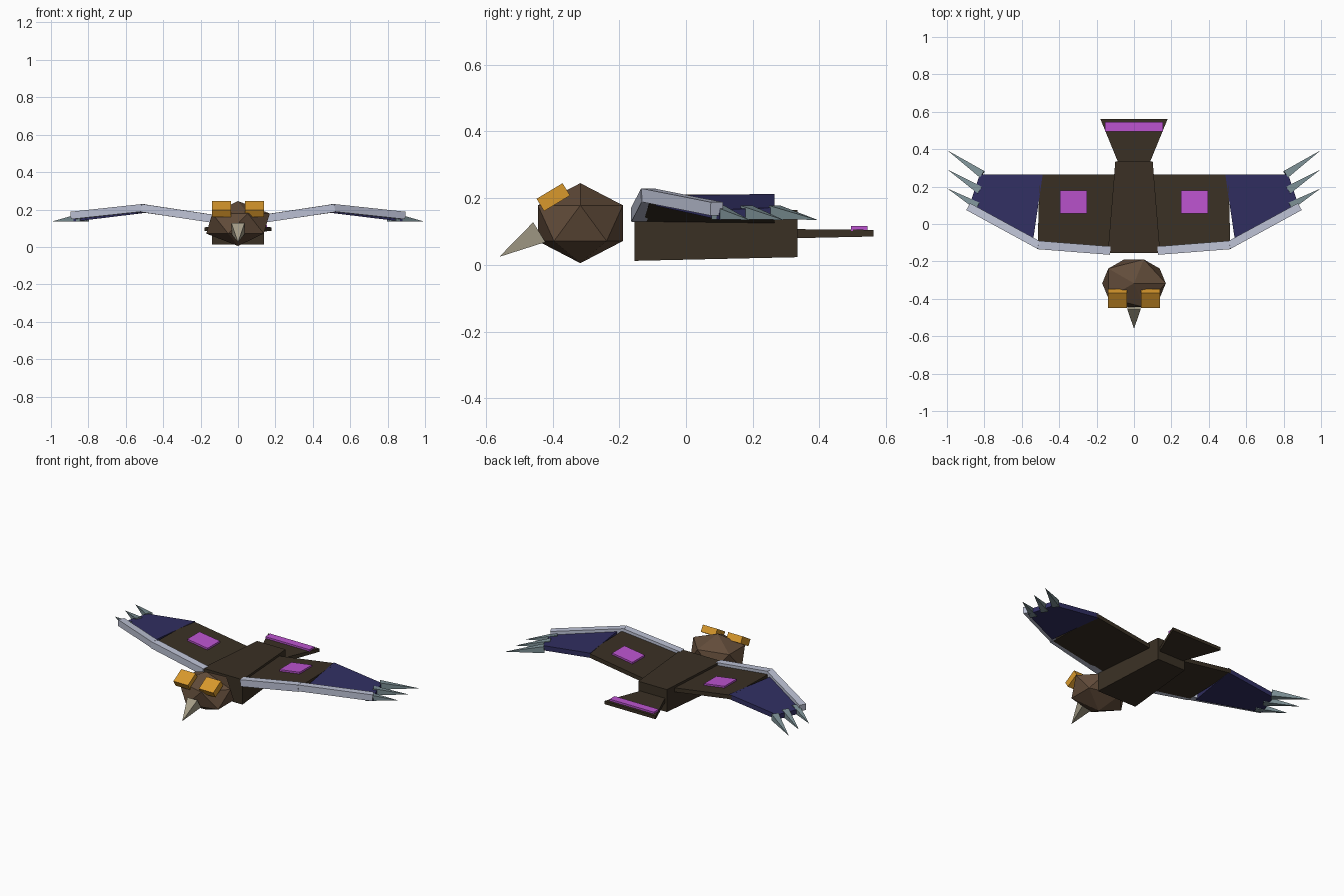
import bpy, bmesh, math
from mathutils import Vector, Matrix

cube = bpy.data.objects.get("Cube")
if cube:
    bpy.data.objects.remove(cube, do_unlink=True)


def material(name, *rgb):
    linear = [((c / 255 + 0.055) / 1.055) ** 2.4 for c in rgb] + [1]
    m = bpy.data.materials.new(name)
    m.use_nodes = True
    m.diffuse_color = linear
    m.node_tree.nodes["Principled BSDF"].inputs["Base Color"].default_value = linear
    return m


dark_brown = material("dark brown", 58, 48, 36)
head_brown = material("head brown", 98, 76, 58)
navy = material("navy", 49, 47, 98)
silver = material("silver", 190, 195, 214)
slate = material("slate grey", 125, 145, 150)
horn = material("horn", 165, 157, 136)
amber = material("amber", 216, 152, 44)
magenta = material("magenta", 188, 84, 208)


def finish(name, bm, mat, mirror=False):
    bmesh.ops.recalc_face_normals(bm, faces=bm.faces)
    mesh = bpy.data.meshes.new(name)
    bm.to_mesh(mesh)
    bm.free()
    mesh.materials.append(mat)
    obj = bpy.data.objects.new(name, mesh)
    bpy.context.collection.objects.link(obj)
    if mirror:
        obj.modifiers.new("Mirror", 'MIRROR').use_mirror_merge = False
    return obj


def slab(name, top, thick, mat, mirror=False):
    """Solid below a top outline; thick gives the depth under each corner."""
    depths = thick if isinstance(thick, list) else [thick] * len(top)
    bm = bmesh.new()
    upper = [bm.verts.new(p) for p in top]
    lower = [bm.verts.new((x, y, z - t)) for (x, y, z), t in zip(top, depths)]
    bm.faces.new(upper)
    bm.faces.new(lower[::-1])
    n = len(top)
    for i in range(n):
        j = (i + 1) % n
        bm.faces.new((upper[i], lower[i], lower[j], upper[j]))
    return finish(name, bm, mat, mirror)


def along(a, b):
    """Matrix placing local Z along a to b, centred between them."""
    a, b = Vector(a), Vector(b)
    turn = (b - a).to_track_quat('Z', 'Y').to_matrix().to_4x4()
    return Matrix.Translation((a + b) / 2) @ turn, (b - a).length


def beam(name, a, b, width, height, mat):
    place, length = along(a, b)
    bm = bmesh.new()
    bmesh.ops.create_cube(bm, size=1, matrix=place @ Matrix.Diagonal((width, height, length, 1)))
    return finish(name, bm, mat, True)


def spike(name, base, tip, half, mat, mirror=False):
    place, length = along(base, tip)
    bm = bmesh.new()
    bmesh.ops.create_cone(bm, cap_ends=True, segments=4, radius1=half * math.sqrt(2),
                          radius2=0, depth=length,
                          matrix=place @ Matrix.Rotation(math.pi / 4, 4, 'Z'))
    bmesh.ops.remove_doubles(bm, verts=bm.verts, dist=0.0001)
    return finish(name, bm, mat, mirror)


# Head, beak and brows
bm = bmesh.new()
bmesh.ops.create_icosphere(bm, subdivisions=1, radius=1,
                           matrix=Matrix.Translation((0, -0.317, 0.125))
                           @ Matrix.Diagonal((0.19, 0.15, 0.12, 1)))
finish("head", bm, head_brown)
spike("beak", (0, -0.44, 0.098), (0, -0.56, 0.024), 0.035, horn)
bm = bmesh.new()
bmesh.ops.create_cube(bm, size=1, matrix=Matrix.Translation((0.089, -0.398, 0.203))
                      @ Matrix.Rotation(math.radians(31), 4, 'X')
                      @ Matrix.Diagonal((0.102, 0.091, 0.043, 1)))
finish("brows", bm, amber, True)

# Body and tail
slab("body", [(-0.14, -0.155, 0.17), (0.14, -0.155, 0.17), (0.1, 0.335, 0.165), (-0.1, 0.335, 0.165)],
     [0.158, 0.158, 0.142, 0.142], dark_brown)
slab("tail", [(-0.085, 0.33, 0.107), (0.085, 0.33, 0.107), (0.18, 0.562, 0.105), (-0.18, 0.562, 0.105)],
     [0.027, 0.027, 0.02, 0.02], dark_brown)
slab("tail_band", [(-0.155, 0.495, 0.117), (0.155, 0.495, 0.117), (0.155, 0.545, 0.117), (-0.155, 0.545, 0.117)],
     0.015, magenta)

# Wings
slab("inner_wings", [(0.09, -0.13, 0.149), (0.515, -0.11, 0.211), (0.505, 0.265, 0.211), (0.09, 0.265, 0.149)],
     0.026, dark_brown, True)
slab("outer_wings", [(0.54, -0.09, 0.207), (0.88, 0.1, 0.165), (0.825, 0.265, 0.172), (0.488, 0.265, 0.213)],
     0.03, navy, True)


def wing_height(x):
    return 0.149 + (x - 0.09) * 0.146


slab("wing_patches", [(x, y, wing_height(x) + 0.012) for x, y in
                      ((0.252, 0.055), (0.395, 0.055), (0.395, 0.178), (0.252, 0.178))],
     0.018, magenta, True)

# Leading edges
beam("inner_leading_edges", (0.13, -0.142, 0.15), (0.515, -0.112, 0.208), 0.045, 0.043, silver)
beam("outer_leading_edges", (0.505, -0.115, 0.209), (0.885, 0.092, 0.168), 0.042, 0.04, silver)

# Feather tips
for i in range(3):
    spike("feather_tip_%d" % (i + 1), (0.835 - 0.012 * i, 0.095 + 0.085 * i, 0.157),
          (0.998, 0.19 + 0.102 * i, 0.135), 0.021, slate, True)
